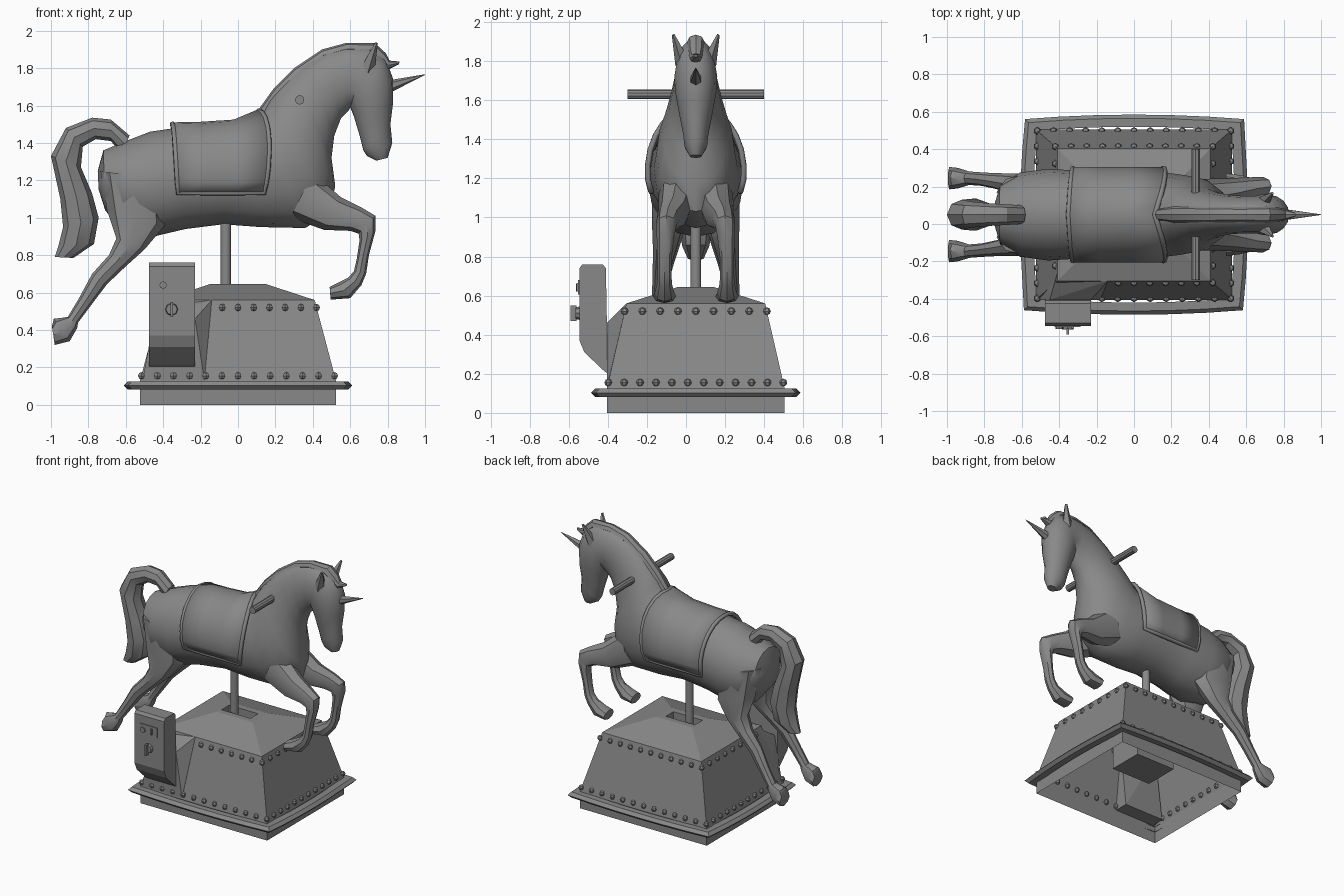
import bpy, bmesh, math
from mathutils import Vector

if "Cube" in bpy.data.objects:
    bpy.data.objects.remove(bpy.data.objects["Cube"])

CY = 0.05  # centre line of horse and base
GREY = (0.25, 0.25, 0.25, 1)
grey = bpy.data.materials.new("plain grey")
grey.use_nodes = True
grey.diffuse_color = GREY
grey.node_tree.nodes["Principled BSDF"].inputs["Base Color"].default_value = GREY


def finish(name, bm, smooth=None, recalc=True):
    if recalc:
        bmesh.ops.recalc_face_normals(bm, faces=bm.faces)
    me = bpy.data.meshes.new(name)
    bm.to_mesh(me)
    bm.free()
    ob = bpy.data.objects.new(name, me)
    bpy.context.collection.objects.link(ob)
    me.materials.append(grey)
    if smooth:
        bpy.ops.object.select_all(action='DESELECT')
        ob.select_set(True)
        bpy.context.view_layer.objects.active = ob
        bpy.ops.object.shade_smooth_by_angle(angle=math.radians(smooth))
    return ob


def bridge(bm, rings, caps=(True, True)):
    rows = [[bm.verts.new(p) for p in r] for r in rings]
    n = len(rows[0])
    for a, b in zip(rows, rows[1:]):
        for i in range(n):
            bm.faces.new((a[i], a[(i + 1) % n], b[(i + 1) % n], b[i]))
    ends = []
    for row, wanted in zip((rows[0], rows[-1]), caps):
        if wanted:
            ends.append(bm.faces.new(row))
    return ends


def loft(name, sections, sides, smooth=40, mirror=False):
    """Each section: back point x, z, front point x, z, half width, sideways offset."""
    bm = bmesh.new()
    for side in ((1, -1) if mirror else (1,)):
        rings = []
        for x1, z1, x2, z2, w, *off in sections:
            a, b = Vector((x1, 0, z1)), Vector((x2, 0, z2))
            mid, half = (a + b) / 2, (a - b) / 2
            dy = CY + side * (off[0] if off else 0)
            rings.append([mid + half * math.cos(t) + Vector((0, dy + w * math.sin(t), 0))
                          for t in (math.tau * i / sides for i in range(sides))])
        bridge(bm, rings)
    return finish(name, bm, smooth)


def box(name, lo, hi):
    bm = bmesh.new()
    rect = [(lo[0], lo[1]), (hi[0], lo[1]), (hi[0], hi[1]), (lo[0], hi[1])]
    bridge(bm, [[(x, y, z) for x, y in rect] for z in (lo[2], hi[2])])
    return finish(name, bm)


def rod(name, a, b, r1, r2, sides):
    bm = bmesh.new()
    a, b = Vector(a), Vector(b)
    rot = (b - a).to_track_quat('Z', 'Y').to_matrix().to_4x4()
    rot.translation = (a + b) / 2
    bmesh.ops.create_cone(bm, cap_ends=True, segments=sides, radius1=r1, radius2=r2,
                          depth=(b - a).length, matrix=rot)
    return finish(name, bm, 35)


# Horse body, neck and head in one skin
loft("body_and_head", [
    (-.75, 1.25, -.745, 1.15, .05), (-.72, 1.36, -.71, 1.04, .16),
    (-.60, 1.41, -.62, .93, .225), (-.47, 1.46, -.45, .90, .245),
    (-.30, 1.485, -.28, .94, .235), (-.10, 1.49, -.08, .965, .23),
    (.06, 1.51, .12, .95, .235), (.13, 1.56, .36, .945, .215),
    (.17, 1.64, .49, 1.03, .20), (.21, 1.69, .52, 1.17, .17),
    (.28, 1.76, .50, 1.32, .14), (.37, 1.835, .515, 1.44, .118),
    (.47, 1.89, .55, 1.53, .105), (.58, 1.915, .59, 1.57, .10),
    (.70, 1.92, .60, 1.59, .10), (.79, 1.85, .60, 1.59, .11),
    (.83, 1.74, .62, 1.54, .105), (.83, 1.62, .65, 1.44, .085),
    (.815, 1.5, .67, 1.36, .065), (.825, 1.4, .69, 1.33, .058),
    (.80, 1.32, .74, 1.305, .03)], 16)

# Mane ridge running into the forelock
loft("mane", [
    (.10, 1.565, .16, 1.53, .03), (.19, 1.69, .24, 1.65, .045), (.30, 1.80, .34, 1.74, .045),
    (.45, 1.90, .47, 1.84, .042), (.58, 1.935, .58, 1.87, .04), (.73, 1.935, .69, 1.86, .045),
    (.79, 1.88, .74, 1.82, .04), (.81, 1.84, .80, 1.79, .03), (.865, 1.835, .86, 1.82, .01)], 8, 30)

# Tail
loft("tail", [
    (-.58, 1.44, -.62, 1.34, .05), (-.68, 1.525, -.68, 1.41, .055), (-.78, 1.535, -.76, 1.42, .06),
    (-.92, 1.48, -.83, 1.38, .07), (-1.0, 1.33, -.84, 1.27, .08), (-.95, 1.1, -.78, 1.13, .085),
    (-.935, .95, -.745, 1.0, .085), (-.96, .85, -.77, .86, .07), (-.98, .79, -.88, .785, .04)], 8, 30)

# Legs, one pair each
loft("front_legs", [
    (.40, 1.24, .28, 1.0, .10, .09), (.55, 1.11, .46, .935, .08, .115), (.66, 1.055, .60, .93, .06, .14),
    (.735, 1.01, .645, .915, .052, .15), (.735, .93, .65, .88, .045, .155), (.70, .80, .635, .78, .036, .16),
    (.685, .70, .62, .715, .036, .16), (.66, .64, .59, .68, .038, .16), (.60, .57, .53, .65, .052, .16),
    (.495, .562, .49, .63, .06, .16)], 8, mirror=True)
loft("hind_legs", [
    (-.735, 1.25, -.40, 1.2, .10, .12), (-.70, 1.04, -.39, .96, .095, .13), (-.65, .89, -.50, .83, .07, .15),
    (-.69, .80, -.60, .74, .055, .165), (-.78, .70, -.70, .645, .042, .18), (-.85, .57, -.78, .54, .036, .19),
    (-.91, .47, -.855, .44, .036, .195), (-.94, .465, -.86, .41, .042, .195), (-.985, .46, -.90, .34, .055, .195),
    (-.995, .42, -.98, .32, .06, .195)], 8, mirror=True)

# Ears, horn and hand grip
for side, label in ((1, "left"), (-1, "right")):
    rod(label + "_ear", (.69, CY + side * .065, 1.79), (.74, CY + side * .115, 1.935), .042, .008, 5)
rod("horn", (.80, CY, 1.70), (1.0, CY, 1.765), .034, .002, 6)
rod("grip_bar", (.33, -.30, 1.63), (.33, .40, 1.63), .025, .025, 10)

# Saddle blanket wrapped over the back, with a raised piping
bm = bmesh.new()
grid = []
for xt, xb, top in ((-.35, -.32, 1.485), (-.20, -.17, 1.488), (-.02, 0, 1.50), (.11, .14, 1.555)):
    row = []
    for i in range(17):
        t = math.radians(-112 + 14 * i)
        k = abs(t) / math.radians(112)
        row.append(bm.verts.new((xt + (xb - xt) * k + .04 * math.sin(math.pi * k) * (xt > .1),
                                 CY + .247 * math.sin(t), 1.23 + (top - 1.215) * max(math.cos(t), 0)
                                 + .26 * min(math.cos(t), 0))))
    grid.append(row)
for a, b in zip(grid, grid[1:]):
    for i in range(16):
        bm.faces.new((a[i], b[i], b[i + 1], a[i + 1]))
border = grid[0] + [r[-1] for r in grid[1:-1]] + grid[-1][::-1] + [r[0] for r in grid[-2:0:-1]]
path = [v.co.copy() for v in border]
blanket = finish("saddle_blanket", bm, 40)
solid = blanket.modifiers.new("thickness", 'SOLIDIFY')
solid.thickness = .02
solid.offset = 0
curve = bpy.data.curves.new("blanket_piping", 'CURVE')
curve.dimensions = '3D'
curve.bevel_depth = .015
curve.bevel_resolution = 1
spline = curve.splines.new('POLY')
spline.points.add(len(path) - 1)
for p, co in zip(spline.points, path):
    p.co = (*co, 1)
spline.use_cyclic_u = True
curve.materials.append(grey)
bpy.context.collection.objects.link(bpy.data.objects.new("blanket_piping", curve))


# Pedestal: hollow shell with a slot in the roof
def rect(hx, hy, z, cx=0):
    return [(cx + sx * hx, CY + sy * hy, z) for sx, sy in ((-1, -1), (1, -1), (1, 1), (-1, 1))]


bm = bmesh.new()
bridge(bm, [rect(.525, .455, 0), rect(.525, .455, .125), rect(.41, .355, .56), rect(.15, .09, .645),
            rect(.12, .045, .645, -.02), rect(.12, .045, .55, -.02)], (False, True))
finish("pedestal", bm)

# Bowed bumper rim around the pedestal
def bowed(hx, hy, z):
    pts = []
    for k in range(4):
        for j in range(6):
            u = j / 3 - 1
            v = 1 - .045 * u * u
            x, y = ((u * .965, -v), (v, u * .955), (-u * .965, v), (-v, -u * .955))[k]
            pts.append((x * hx, CY + y * hy, z))
    return pts


bm = bmesh.new()
bridge(bm, [bowed(.54, .47, .085), bowed(.59, .515, .082), bowed(.61, .535, .103),
            bowed(.59, .515, .125), bowed(.54, .47, .125)], (False, False))
bmesh.ops.holes_fill(bm, edges=[])
finish("bumper_rim", bm)

# Rivet rows on the sloping walls
bm = bmesh.new()
for z, count_x, count_y in ((.155, 13, 12), (.52, 11, 9)):
    k = (z - .125) / .435
    hx, hy = .525 - .115 * k, .455 - .10 * k
    spots = []
    for n, along_x in ((count_x, True), (count_y, False)):
        for i in range(n):
            u = 2 * i / (n - 1) - 1
            for s in (-1, 1):
                spots.append((u * hx, s * hy) if along_x else (s * hx, u * hy))
    for x, y in spots:
        if z > .3 and y < -.3 and x < -.13:
            continue
        made = bmesh.ops.create_uvsphere(bm, u_segments=6, v_segments=4, radius=.02)
        bmesh.ops.translate(bm, verts=made["verts"], vec=(x, CY + y, z))
finish("rivets", bm)

# Bulge that carries the coin box
bm = bmesh.new()
for p in ((-.51, -.405, .13), (-.18, -.405, .13), (-.23, -.405, .46), (-.45, -.405, .46), (-.41, -.26, .56),
          (-.14, -.305, .56), (-.50, -.30, .13), (-.18, -.30, .13)):
    bm.verts.new(p)
bmesh.ops.convex_hull(bm, input=bm.verts)
finish("coin_box_mount", bm)

# Coin box with slot plate, coin return and key
bm = bmesh.new()
side_profile = ((-.545, .74), (-.53, .76), (-.425, .76), (-.41, .74), (-.40, .2), (-.42, .215), (-.52, .31), (-.545, .37))
bridge(bm, [[(x, y, z) for y, z in side_profile] for x in (-.475, -.23)])
finish("coin_box", bm)
box("slot_plate", (-.425, -.552, .605), (-.285, -.54, .68))
box("coin_slot", (-.335, -.56, .62), (-.322, -.55, .665))
rod("return_button", (-.40, -.54, .64), (-.40, -.562, .64), .02, .02, 8)
rod("lock", (-.355, -.54, .51), (-.355, -.565, .51), .035, .03, 8)
box("key", (-.362, -.592, .47), (-.348, -.56, .55))

# Pole and the drive unit inside the pedestal
rod("pole", (-.065, CY, .35), (-.065, CY, 1.05), .028, .028, 12)
box("drive_unit", (-.20, CY - .13, .20), (.12, CY + .13, .50))
